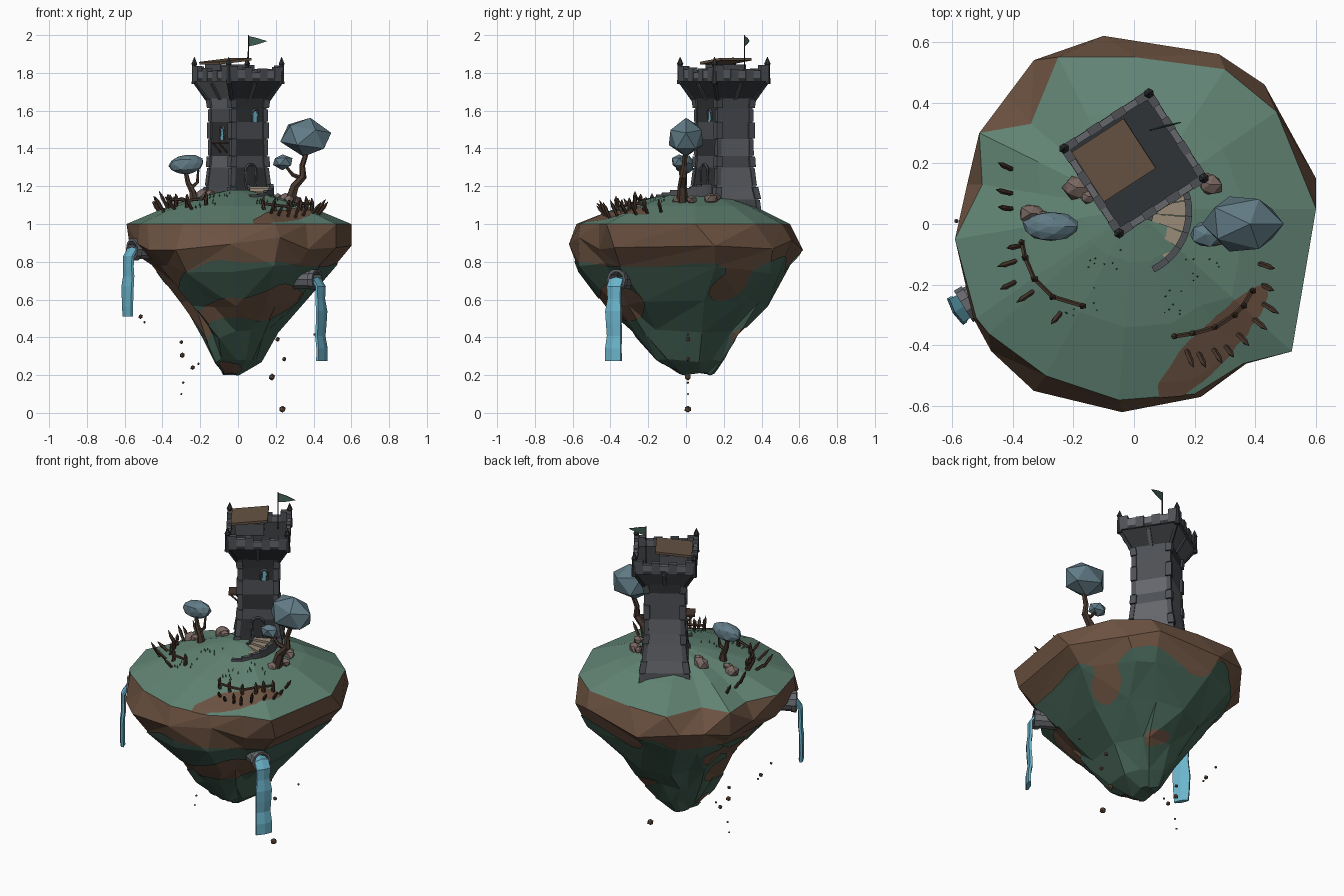
import bpy, bmesh, random
from math import sin, cos, pi, radians
from mathutils import Vector, Matrix, noise
from mathutils.bvhtree import BVHTree

if "Cube" in bpy.data.objects:
    bpy.data.objects.remove(bpy.data.objects["Cube"])

random.seed(7)
jit = lambda a: random.uniform(-a, a)

def mat(name, *rgb):
    m = bpy.data.materials.new(name)
    m.diffuse_color = (*rgb, 1)
    m.use_nodes = True
    m.node_tree.nodes["Principled BSDF"].inputs["Base Color"].default_value = m.diffuse_color
    return m

GRASS, DIRT = mat("grass", .12, .23, .175), mat("dirt", .15, .085, .053)
MOSS = mat("moss", .055, .115, .085)
STONES = [mat("stone_light", .13, .135, .15), mat("stone_mid", .075, .08, .09), mat("stone_dark", .03, .033, .037)]
LIGHT, MID, DARK = STONES
LEAF, WATER, WOOD = mat("leaf", .12, .2, .24), mat("water", .15, .46, .6), mat("wood", .065, .038, .026)
ROCK, STEP, ROOF = mat("rock", .19, .135, .12), mat("step", .32, .26, .19), mat("roof", .13, .085, .055)

def finish(name, bm, *mats, M=None):
    bmesh.ops.recalc_face_normals(bm, faces=bm.faces[:])
    me = bpy.data.meshes.new(name)
    bm.to_mesh(me)
    bm.free()
    for m in mats:
        me.materials.append(m)
    o = bpy.data.objects.new(name, me)
    bpy.context.collection.objects.link(o)
    if M:
        o.matrix_world = M
    return o

def loft(name, rings, *mats, cap=True, tri=False, shade=None, M=None):
    """Skin a stack of rings; shade() picks a material slot per face."""
    bm = bmesh.new()
    vs = [[bm.verts.new(p) for p in r] for r in rings]
    n = len(vs[0])
    for a, b in zip(vs, vs[1:]):
        for i in range(n):
            j = (i + 1) % n
            f = bm.faces.new((a[i], a[j], b[j], b[i]))
            if shade:
                f.material_index = shade()
    if cap:
        bm.faces.new(vs[0])
        bm.faces.new(vs[-1])
    if tri:
        bmesh.ops.triangulate(bm, faces=bm.faces[:])
    return finish(name, bm, *mats, M=M)

def tube(name, pts, radii, m, n=6, M=None):
    pts = [Vector(p) for p in pts]
    rings = []
    for i, p in enumerate(pts):
        t = pts[min(i + 1, len(pts) - 1)] - pts[max(i - 1, 0)]
        q = t.to_track_quat('Z', 'Y')
        rings.append([p + q @ Vector((cos(2*pi*k/n), sin(2*pi*k/n), 0)) * radii[i] for k in range(n)])
    return loft(name, rings, m, M=M)

def box(name, c, size, m, M=Matrix(), rot=None):
    bm = bmesh.new()
    bmesh.ops.create_cube(bm, size=1, matrix=Matrix.Diagonal((*size, 1)))
    return finish(name, bm, m, M=M @ Matrix.Translation(c) @ (rot or Matrix()))

def blob(name, c, size, m, sub=1, rough=.15, rot=0):
    bm = bmesh.new()
    bmesh.ops.create_icosphere(bm, subdivisions=sub, radius=1)
    for v in bm.verts:
        v.co *= 1 + jit(rough)
    return finish(name, bm, m, M=Matrix.Translation(c) @ Matrix.Rotation(rot, 4, 'Y') @ Matrix.Diagonal((*size, 1)))

def overlay(name, src, field, m, off=.006):
    """Thin patch lying on src wherever field(point) > 0, cut along the zero line."""
    bm = bmesh.new()
    bm.from_mesh(src.data)
    bmesh.ops.subdivide_edges(bm, edges=bm.edges[:], cuts=4, use_grid_fill=True)
    bmesh.ops.triangulate(bm, faces=bm.faces[:])
    bm.normal_update()
    val = {v: field(v.co) for v in bm.verts}
    for v in bm.verts:
        v.co += v.normal * off
    new = []
    for e in bm.edges[:]:
        a, b = e.verts
        if val[a] * val[b] < 0:
            nv = bmesh.utils.edge_split(e, a, val[a] / (val[a] - val[b]))[1]
            val[nv] = 0
            new.append(nv)
    bmesh.ops.connect_verts(bm, verts=new)
    bmesh.ops.delete(bm, geom=[f for f in bm.faces if sum(val[v] for v in f.verts) <= 0], context='FACES')
    return finish(name, bm, m)

# Island: grass outline, wider dirt outline, tapering rings below
G = [(.6,.05),(.47,.37),(.3,.51),(0,.55),(-.25,.55),(-.34,.33),(-.51,.3),(-.5,.13),(-.59,-.05),
     (-.52,-.31),(-.48,-.36),(-.29,-.5),(-.05,-.58),(.2,-.56),(.36,-.46),(.52,-.42)]
D = [(.6,.15),(.43,.46),(.28,.56),(-.1,.62),(-.33,.54),(-.42,.42),(-.51,.3),(-.55,.13),(-.57,-.05),
     (-.53,-.31),(-.47,-.42),(-.33,-.55),(-.04,-.62),(.22,-.57),(.37,-.46),(.52,-.38)]
rings = [[(x, y, 1) for x, y in G], [(x, y, .9 + jit(.045)) for x, y in D]]
for z, cx, cy, sx, sy, j in [(.77,.01,-.01,.82,.92,.03), (.58,.03,0,.54,.66,.03), (.42,.01,.01,.33,.45,.025),
                             (.28,-.01,.02,.2,.28,.015), (.21,-.03,.05,.08,.15,.008)]:
    rings.append([(cx + x*sx + jit(j), cy + y*sy + jit(j), z + jit(j)) for x, y in D])
island = loft("island_rock", rings, DIRT, tri=True)
overlay("island_moss", island, lambda p: noise.noise(Vector((p.x*3.2 + 5, p.y*3.2, p.z*6))) + .1
        + (.55 - p.z)*.5 - max(0, p.z - .76)*6, MOSS)
hill = loft("grass_top", [[(x*s, .05 + (y - .05)*s, z) for x, y in G]
            for s, z in [(1, 1), (.62, 1.095), (.28, 1.155), (.08, 1.18)]], GRASS, tri=True)
def path_field(p):
    dx, dy = p.x - .25, p.y + .4
    a, b = dx*.69 + dy*.72, dy*.69 - dx*.72
    return 1 - (a/.27)**2 - (b/.065)**2 + .5*noise.noise(p*9)
overlay("dirt_path", hill, path_field, DIRT, .004)
bmh = bmesh.new()
bmh.from_mesh(hill.data)
tree = BVHTree.FromBMesh(bmh)
bmh.free()
def on(x, y, dz=0):
    hit = tree.ray_cast(Vector((x, y, 3)), Vector((0, 0, -1)))[0]
    return Vector((x, y, (hit.z if hit else 1) + dz))

# Tower shaft and flared head, square and turned
T = Matrix.Translation((0, .2, 0)) @ Matrix.Rotation(radians(33), 4, 'Z')
SQ = [(-1, -1), (1, -1), (1, 1), (-1, 1)]
PROF = [(1.06,.14), (1.13,.133), (1.2,.122), (1.3,.113), (1.36,.11), (1.45,.109), (1.54,.109), (1.61,.109),
        (1.665,.114), (1.755,.167), (1.77,.167)]
loft("tower_shaft", [[(x*h, y*h, z) for x, y in SQ] for z, h in PROF], *STONES, M=T,
     shade=lambda: random.choice((0, 1, 1, 2)))
box("tower_floor", (0, 0, 1.765), (.31, .31, .02), DARK, T)
for sx, sy in SQ:
    for i, ((z0, h0), (z1, h1)) in enumerate(zip(PROF[:8], PROF[1:9])):   # corner quoins
        w = .036 if i % 2 else .026
        loft("corner_stone", [[((h - .008)*sx + x*w/2, (h - .008)*sy + y*w/2, z) for x, y in SQ]
             for z, h in [(z0 + .003, h0), (z1 - .003, h1)]], MID, M=T)
    tube("corner_rib", [(sx*.112, sy*.112, 1.65), (sx*.166, sy*.166, 1.755)], [.012, .012], DARK, 4, T)
    tube("corner_spike", [(sx*.167, sy*.167, z) for z in (1.74, 1.84, 1.848, 1.885)], [.016, .013, .017, .001], DARK, 6, T)
for k in range(4):   # worn parapet, seven stones per side
    F = T @ Matrix.Rotation(k*pi/2, 4, 'Z')
    box("parapet_ledge", (0, -.167, 1.765), (.345, .02, .018), DARK, F)
    box("corbel", (0, -.132, 1.705), (.02, .025, .1), MID, F, Matrix.Rotation(radians(31), 4, 'X'))
    for i in range(7):
        h = (.08, .06, .07, .052, .066, .058, .08)[i] + jit(.006)
        box("parapet_stone", ((i - 3)*.047, -.165, 1.755 + h/2), (.047, .022 if i % 2 else .028, h),
            (MID, LIGHT)[i % 2], F)
# Rooftop hut, roof and flag
box("roof_hut", (-.05, .045, 1.805), (.16, .15, .08), MID, T)
box("hut_roof", (-.05, .045, 1.862), (.205, .195, .014), ROOF, T, Matrix.Rotation(radians(-6), 4, 'Y'))
tube("flag_pole", [(.055, .31, 1.77), (.055, .31, 2)], [.004, .003], DARK)
loft("flag", [[(.055, .31 + d, 1.995), (.1, .325 + d, 1.985), (.155, .335 + d, 1.968), (.1, .32 + d, 1.95), (.055, .31 + d, 1.94)]
              for d in (-.002, .002)], MOSS)

# Door, windows: arched panel with a stone frame, on a tower face
def arch(name, k, u, z, w, h, d, m):
    F = T @ Matrix.Rotation(k*pi/2, 4, 'Z')
    pts = [(u - w/2, z)] + [(u + cos(a)*w/2, z + h - w/2 + sin(a)*w/2) for a in [pi - i*pi/6 for i in range(7)]] + [(u + w/2, z)]
    loft(name + "_panel", [[(x, y, q) for x, q in pts] for y in (-d - .004, -d + .02)], m, M=F)
    tube(name + "_frame", [(x, -d - .003, q) for x, q in pts], [.007]*len(pts), MID, 4, F)
arch("door", 0, 0, 1.2, .065, .115, .12, DARK)
arch("right_window", 0, .035, 1.54, .032, .065, .109, WATER)
arch("left_window", -1, .02, 1.445, .032, .07, .109, WATER)
F = T @ Matrix.Rotation(-pi/2, 4, 'Z')
box("balcony_plank", (.03, -.135, 1.43), (.09, .06, .01), WOOD, F)
for u in (0, .06):
    tube("balcony_strut", [(u, -.108, 1.38), (u, -.158, 1.427)], [.005, .005], WOOD, 4, F)

# Curved stair with side walls
def sector(name, a0, a1, r0, r1, z0, z1, m, seg=1):
    A = [radians(a0 + (a1 - a0)*i/seg) for i in range(seg + 1)]
    ring = [(r1*cos(a), r1*sin(a)) for a in A] + [(r0*cos(a), r0*sin(a)) for a in reversed(A)]
    loft(name, [[(x - .03, .04 + y, z) for x, y in ring] for z in (z0, z1)], m)
for i in range(6):
    a = -64 + i*15
    z = 1.143 + i*.011
    sector("stair_step", a, a + 14.5, .09, .205, 1.08, z, STEP)
    sector("stair_outer_wall", a, a + 15, .2, .222, 1.06, z + .014, MID, 2)
    sector("stair_inner_wall", a, a + 15, .08, .094, 1.08, z + .01, MID, 2)

# Trees
tube("right_trunk", [on(.27, -.02, -.02), (.3, -.02, 1.2), (.345, -.015, 1.25), (.34, -.01, 1.31), (.37, 0, 1.4)],
     [.032, .024, .02, .015, .012], WOOD)
tube("right_branch", [(.34, -.015, 1.24), (.29, -.025, 1.26), (.24, -.03, 1.32)], [.014, .011, .006], WOOD, 5)
blob("right_canopy", (.365, 0, 1.46), (.145, .1, .105), LEAF, 1, .07, radians(10))
blob("right_small_canopy", (.235, -.035, 1.33), (.06, .045, .042), LEAF, 1, .1)
tube("left_trunk", [on(-.235, -.02, -.02), (-.24, -.02, 1.17), (-.265, -.015, 1.22), (-.28, -.01, 1.29)], [.026, .018, .014, .01], WOOD)
tube("left_branch", [(-.25, -.02, 1.19), (-.215, -.02, 1.22), (-.21, -.015, 1.29)], [.011, .009, .006], WOOD, 5)
blob("left_canopy", (-.275, -.008, 1.315), (.095, .05, .052), LEAF, 2, .07, radians(-5))

# Boulders
for x, y, s in [(-.19,.12,.05), (-.15,.09,.03), (.25,.13,.045), (.21,.16,.03), (-.34,.035,.042), (-.3,.02,.03), (.3,.03,.035), (.27,-.05,.03)]:
    blob("boulder", on(x, y, s*.3), (s, s*.85, s*.75), ROCK, 1, .2)

# Palisades: rail with posts, and leaning stakes outside
RAILS = [[(-.37,-.06), (-.36,-.11), (-.33,-.18), (-.27,-.24), (-.17,-.27)],
         [(.14,-.37), (.2,-.36), (.27,-.34), (.33,-.3), (.36,-.27), (.39,-.22)]]
for rail in RAILS:
    tube("fence_rail", [on(x, y, .035 + jit(.006)) for x, y in rail], [.008]*len(rail), WOOD, 5)
    for x, y in rail:
        tube("fence_post", [on(x, y, -.02), on(x + jit(.008), y, .05), on(x, y, .07)], [.012, .011, .002], WOOD, 5)
for x, y in [(-.4,.18), (-.4,.1), (-.4,.05), (-.37,-.07), (-.385,-.12), (-.39,-.19), (-.33,-.22), (-.24,-.29), (.17,-.41),
             (.21,-.42), (.26,-.41), (.3,-.4), (.34,-.36), (.39,-.31), (.42,-.26), (.42,-.2), (.41,-.13)]:
    d = Vector((x, y, 0)).normalized()
    b = on(x, y, -.01)
    tip = b + d*random.uniform(.045, .07) + Vector((0, 0, random.uniform(.055, .1)))
    tube("stake", [b, b.lerp(tip, .65), tip], [.008, .01, .001], WOOD, 5)

# Grass tufts
for cx, cy in [(.22,-.15), (.1,-.26), (-.18,-.26), (-.1,-.12)]:
    for i in range(8):
        x, y = cx + jit(.06), cy + jit(.05)
        tube("grass_tuft", [on(x, y, -.005), on(x + jit(.006), y, .016)], [.004, .0005], MOSS, 3)

# Drain pipes and waterfalls
def drain(name, end, d, r, length, zbot):
    end, d = Vector(end), Vector(d).normalized()
    s = Vector((-d.y, d.x, 0))
    ring = lambda t, q: [end - d*t + (s*cos(2*pi*k/10) + Vector((0, 0, sin(2*pi*k/10)))) * q for k in range(10)]
    loft(name + "_pipe", [ring(length, r*.95), ring(.03, r*.95), ring(.03, r*1.08), ring(0, r*1.08), ring(0, r*.82), ring(length, r*.8)],
         LIGHT, cap=False)
    z0 = end.z - r*.1
    path = [(-length*.8, z0, r*.75), (0, z0, r*.78), (.02, z0 - .03, r*.8)]
    path += [(.024 + jit(.006), z0 - .03 + (zbot - z0 + .03)*i/6, r*(.82 + jit(.1))) for i in range(1, 7)]
    rows = []
    for i, (t, z, w) in enumerate(path):
        th = Vector((0, 0, .02)) if i < 2 else d*.014
        c = Vector((end.x, end.y, z)) + d*t
        rows.append([c - s*w - th*.5, c - th, c + s*w - th*.5, c + s*w + th*.5, c + th, c - s*w + th*.5])
    loft(name + "_waterfall", rows, WATER)
drain("right", (.42, -.37, .705), (.85, -.5, 0), .053, .22, .275)
drain("left", (-.562, -.272, .865), (-.85, -.52, 0), .056, .16, .51)

# Falling debris
for x, z, r in [(-.515,.51,.013), (-.495,.48,.007), (-.3,.375,.011), (-.295,.305,.015), (-.24,.24,.013), (-.21,.26,.007),
                (-.29,.16,.007), (-.3,.1,.006), (.18,.19,.018), (.235,.02,.019), (.245,.285,.012), (.21,.39,.013),
                (.405,.415,.007), (-.585,.6,.008)]:
    blob("debris", (x, .01, z), (r, r, r), DIRT, 1, .05)
